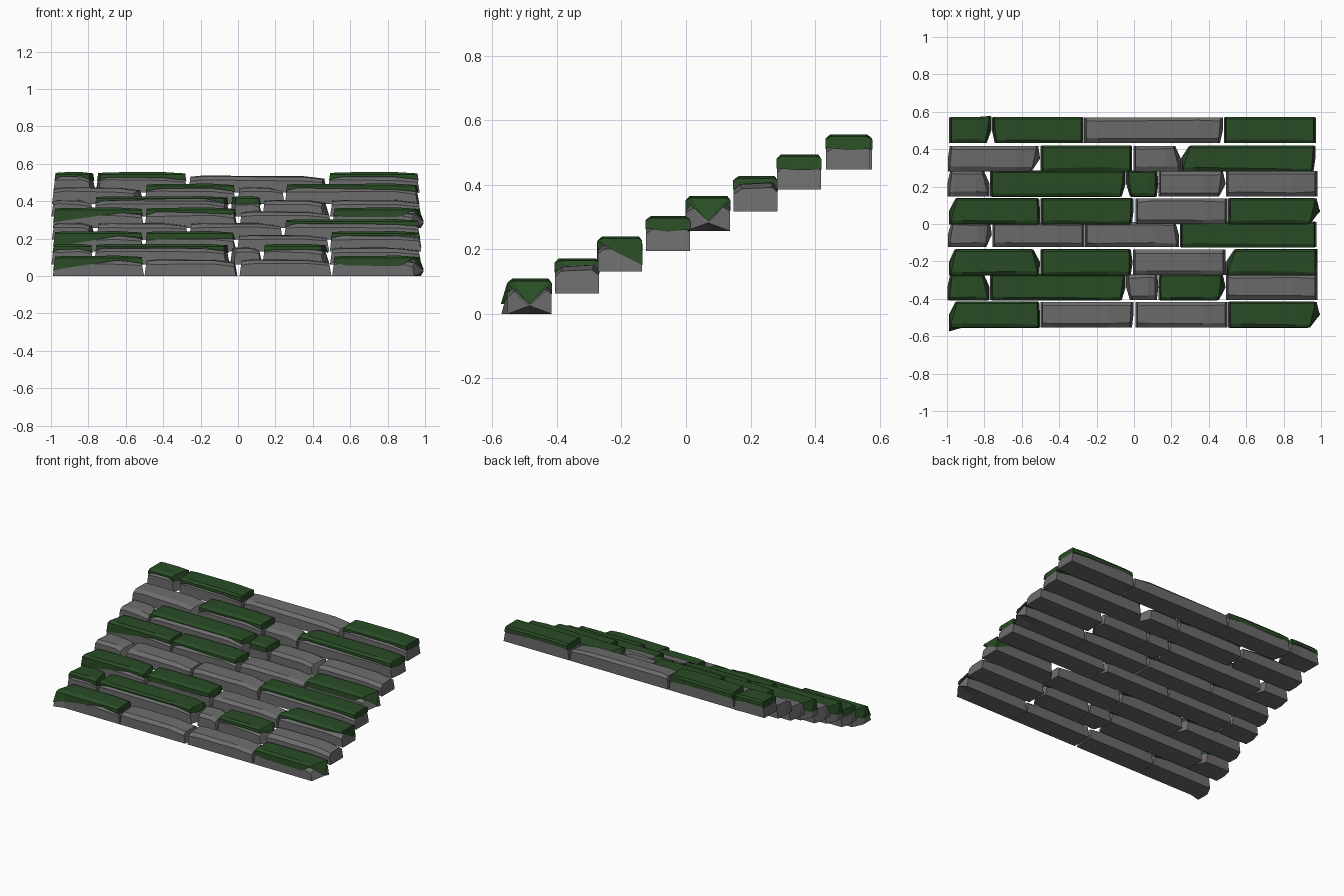
import bpy, random

if "Cube" in bpy.data.objects:
    bpy.data.objects.remove(bpy.data.objects["Cube"])

random.seed(4)


def material(name, rgb):
    m = bpy.data.materials.new(name)
    m.diffuse_color = (*rgb, 1)
    m.use_nodes = True
    m.node_tree.nodes["Principled BSDF"].inputs["Base Color"].default_value = m.diffuse_color
    return m


moss_mat = material("moss_green", (0.022, 0.071, 0.018))
stone_mat = material("stone_grey", (0.15, 0.15, 0.15))

H = 0.068          # half depth of a step
FLAT = (.064, .06, .06)
V = (.098, .03, .098)


def loft(name, rings, open_bottom, mat):
    """Skin a list of equal rings; the last point of a ring is its bottom middle."""
    n = len(rings[0])
    verts = [p for r in rings for p in r]
    faces = []
    for i in range(len(rings) - 1):
        for j in range(n):
            if open_bottom and j >= n - 2:
                continue
            k = (j + 1) % n
            a = i * n
            faces.append((a + j, a + n + j, a + n + k, a + k))
    # end caps fan out from the bottom middle point
    last = (len(rings) - 1) * n
    for j in range(n - 2):
        faces.append((n - 1, j, j + 1))
        faces.append((last + n - 1, last + j + 1, last + j))
    me = bpy.data.meshes.new(name)
    me.from_pydata(verts, [], faces)
    me.validate()
    me.materials.append(mat)
    ob = bpy.data.objects.new(name, me)
    bpy.context.collection.objects.link(ob)
    return ob


def stone(name, x0, x1, yc, zb, mossy, chip=(0, 0, 0, 0), left=FLAT, right=FLAT,
          bump=(0, 0), front=.076, nose=0):
    """Chip = plan inset of left-front, left-back, right-front, right-back corners."""
    length = x1 - x0
    tip = min(.1, length * .25)
    stations = (x0, x0 + tip * .7, x1 - tip * 1.3, x1)

    def place(s, y, z, lean, grow=0):
        x, e = stations[s], 0
        if s in (0, 3):
            side = 1 if s == 0 else -1
            c = chip[(0 if s == 0 else 2) + (1 if y > 0 else 0)]
            x += side * (c * min(1, abs(y) / H) + lean * z / .1 - grow)
            if s == 0 and y < 0 and z < .05:
                e = bump[0]
            if s == 3 and y > 0:
                e = bump[1]
        return (x, yc + y + e, zb + z)

    # stone body
    rings = []
    for s in range(4):
        k = (.94, 1, .98, .82)[s]
        j = [random.uniform(0, .008) for _ in range(4)]
        prof = [(-H, 0), (-H, (.07 - j[0]) * k), (-.72 * H + j[1], .085 * k),
                (.8 * H - j[2], .09 * k), (H, (.077 - j[3]) * k), (H, 0),
                (0, nose if s == 3 else 0)]
        rings.append([place(s, y, z, (.014, 0, 0, .018)[s]) for y, z in prof])
    loft(name, rings, False, stone_mat)
    if not mossy:
        return

    # moss cap draped over the stone
    rings = []
    f1 = left[0] + (front - left[0]) * (.25 if left[0] < .05 else 1)
    skirts = (left, (f1, .06, .066), (front, .06, .066), right)
    for s, sk in enumerate(skirts):
        j = random.uniform(0, .012)
        top = (.104, .108, .109, .102)[s]
        prof = [(-H - .002, min(sk[0] + j, .094)), (-H - .001, .096), (-.84 * H + j, top),
                (.87 * H, top), (H + .001, .096), (H + .002, min(sk[2] + j, .094)), (0, sk[1])]
        rings.append([place(s, y, z, .015, .003) for y, z in prof])
    loft(name + "_moss", rings, True, moss_mat)


# rows from the lowest front step to the highest back step
LOW = (.02, .04, .06)
SLANT = (.098, .055, .02)
long_row = lambda l, m, r: [
    (-.99, -.502, l, dict(chip=(.0, .035, 0, .005), left=LOW)),
    (-.5, -.003, m, dict(chip=(0, 0, .008, 0))),
    (.008, .5, 0, {}),
    (.503, .997, r, dict(chip=(0, 0, .055, .02), right=V, front=.05, nose=.025))]
mixed_row = lambda a, b, c, d: [
    (-.998, -.772, a, dict(chip=(0, .015, 0, .03))),
    (-.77, -.045, b, dict(chip=(0, 0, .02, 0), front=.088)),
    (-.042, .13, c, dict(chip=(.02, 0, .008, .005), front=.06)),
    (.131, .49, d, dict(chip=(0, 0, .035, .015))),
    (.492, .98, 0, {})]
low_first = long_row(1, 0, 1)
low_first[0][3]["bump"] = (-.019, 0)

rows = [
    (-.485, 0, low_first),
    (-.338, .063, mixed_row(1, 1, 0, 1)),
    (-.205, .131, [
        (-.99, -.502, 1, dict(chip=(0, .03, .005, .035), left=LOW)),
        (-.5, -.007, 1, dict(chip=(0, 0, .01, .01), front=.06)),
        (-.005, .488, 0, {}),
        (.49, .98, 1, dict(chip=(0, .045, 0, 0), right=SLANT))]),
    (-.056, .195, [
        (-.995, -.76, 0, dict(chip=(0, .02, .03, .01))),
        (-.757, -.265, 0, {}),
        (-.262, .24, 0, dict(chip=(0, 0, 0, .02))),
        (.245, .975, 1, {})]),
    (.068, .257, long_row(1, 1, 1)),
    (.215, .318, mixed_row(0, 1, 1, 0)),
    (.35, .385, [
        (-.995, -.502, 0, dict(chip=(0, .01, .045, .01))),
        (-.5, -.01, 1, {}),
        (-.003, .25, 0, dict(chip=(0, 0, 0, .03))),
        (.25, .97, 1, dict(chip=(.0, .045, .01, 0)))]),
    (.502, .447, [
        (-.988, -.762, 1, dict(chip=(0, 0, .025, 0), bump=(0, .006))),
        (-.76, -.27, 1, dict(chip=(.015, 0, 0, 0))),
        (-.266, .475, 0, dict(chip=(0, 0, .015, 0))),
        (.48, .972, 1, {})]),
]

for r, (yc, zb, stones) in enumerate(rows):
    for i, (x0, x1, mossy, opts) in enumerate(stones):
        stone(f"step_{r + 1}_stone_{i + 1}", x0, x1, yc, zb, mossy, **opts)
